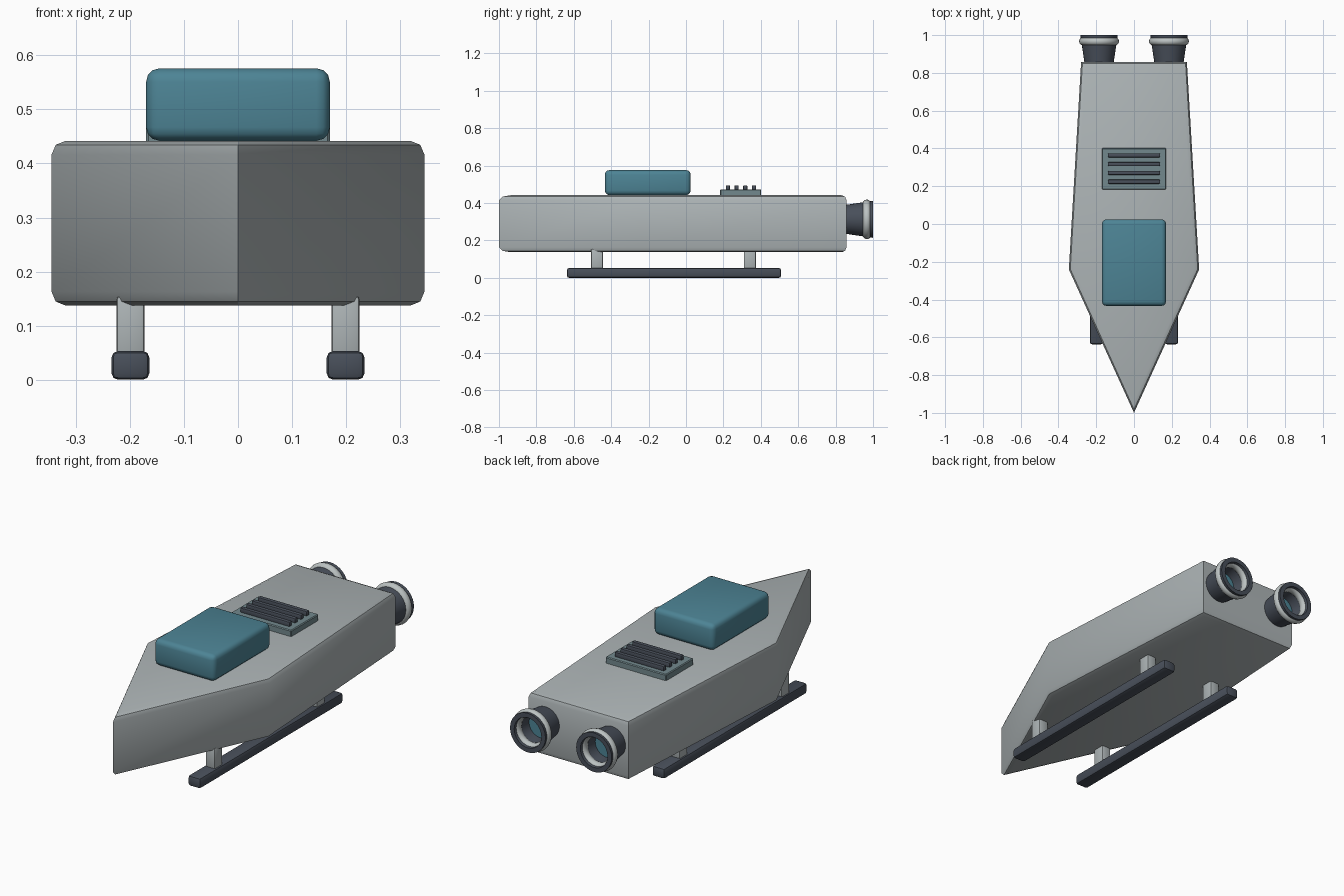
import bpy, bmesh, math
from mathutils import Vector

cube = bpy.data.objects.get("Cube")
if cube:
    bpy.data.objects.remove(cube, do_unlink=True)


def material(name, rgb):
    m = bpy.data.materials.new(name)
    m.use_nodes = True
    m.diffuse_color = (*rgb, 1)
    bsdf = next(n for n in m.node_tree.nodes if n.type == 'BSDF_PRINCIPLED')
    bsdf.inputs["Base Color"].default_value = (*rgb, 1)
    return m


HULL = material("hull grey", (0.42, 0.46, 0.47))
TRIM = material("pale trim", (0.50, 0.54, 0.54))
DARK = material("dark slate", (0.065, 0.078, 0.102))
GLASS = material("teal glass", (0.074, 0.23, 0.30))
VENT = material("vent blue grey", (0.17, 0.25, 0.27))


def finish(name, bm, mat):
    bmesh.ops.recalc_face_normals(bm, faces=bm.faces[:])
    mesh = bpy.data.meshes.new(name)
    bm.to_mesh(mesh)
    bm.free()
    mesh.materials.append(mat)
    ob = bpy.data.objects.new(name, mesh)
    bpy.context.collection.objects.link(ob)
    bpy.ops.object.select_all(action='DESELECT')
    ob.select_set(True)
    bpy.context.view_layer.objects.active = ob
    bpy.ops.object.shade_smooth_by_angle(angle=math.radians(35))
    return ob


def box(name, x, y, z, mat, bevel, segments=2):
    """Rounded box spanning the given (low, high) ranges."""
    bm = bmesh.new()
    bmesh.ops.create_cube(bm, size=1)
    for v in bm.verts:
        v.co = Vector([(r[0] + r[1]) / 2 + c * (r[1] - r[0])
                       for r, c in zip((x, y, z), v.co)])
    bmesh.ops.bevel(bm, geom=bm.edges[:], offset=bevel, segments=segments,
                    profile=0.5, affect='EDGES')
    return finish(name, bm, mat)


def lathe(name, profile, x, z, mat, steps=32, closed=True):
    """Turn (radius, y) points about an axis running along y."""
    bm = bmesh.new()
    rings = []
    for i in range(steps):
        a = 2 * math.pi * i / steps
        rings.append([bm.verts.new((x + r * math.cos(a), y, z + r * math.sin(a)))
                      for r, y in profile])
    n = len(profile)
    for i in range(steps):
        a, b = rings[i], rings[(i + 1) % steps]
        for j in range(n if closed else n - 1):
            k = (j + 1) % n
            bm.faces.new((a[j], a[k], b[k], b[j]))
    if not closed:
        bm.faces.new([r[0] for r in rings])
        bm.faces.new([r[-1] for r in rings])
    return finish(name, bm, mat)


# Hull: arrow-shaped deck plan, extruded, with rounded top and bottom rims
plan = [(0, -1), (0.345, -0.24), (0.28, 0.858), (-0.28, 0.858), (-0.345, -0.24)]
bm = bmesh.new()
base = bm.faces.new([bm.verts.new((x, y, 0.137)) for x, y in plan])
top = bmesh.ops.extrude_face_region(bm, geom=[base])
bmesh.ops.translate(bm, vec=(0, 0, 0.305),
                    verts=[g for g in top['geom'] if isinstance(g, bmesh.types.BMVert)])
rims = [e for e in bm.edges if abs(e.verts[0].co.z - e.verts[1].co.z) < 0.01]
bmesh.ops.bevel(bm, geom=rims, offset=0.026, segments=2, profile=0.5, affect='EDGES')
finish("hull", bm, HULL)

# Canopy block
box("canopy", (-0.17, 0.17), (-0.434, 0.025), (0.442, 0.576), GLASS, 0.025, 3)

# Deck vent with four slats
box("vent_plate", (-0.17, 0.17), (0.182, 0.402), (0.438, 0.473), VENT, 0.004, 1)
for i in range(4):
    y = 0.224 + i * 0.0465
    box(f"vent_slat_{i + 1}", (-0.138, 0.138), (y - 0.011, y + 0.011),
        (0.468, 0.495), DARK, 0.005)

for side, s in (("left", 1), ("right", -1)):
    # Landing skid and its two struts
    cx = s * 0.199
    box(f"{side}_skid", (cx - 0.035, cx + 0.035), (-0.637, 0.508),
        (0, 0.053), DARK, 0.012)
    for end, y in (("front", -0.476), ("rear", 0.341)):
        box(f"{side}_{end}_strut", (cx - 0.026, cx + 0.026), (y - 0.032, y + 0.032),
            (0.04, 0.155), HULL, 0.007)

    # Engine nozzle: hollow flared shell, pale ring and glowing core
    nx, nz = s * 0.185, 0.313
    lathe(f"{side}_nozzle", [(0.076, 0.845), (0.099, 1), (0.076, 1), (0.06, 0.88),
                             (0.06, 0.845)], nx, nz, DARK)
    ring = [(0.084 + 0.022 * math.cos(t * math.pi / 6),
             0.967 + 0.022 * math.sin(t * math.pi / 6)) for t in range(12)]
    lathe(f"{side}_nozzle_ring", ring, nx, nz, TRIM)
    lathe(f"{side}_engine_core", [(0.063, 0.85), (0.063, 0.9)], nx, nz, GLASS,
          closed=False)
